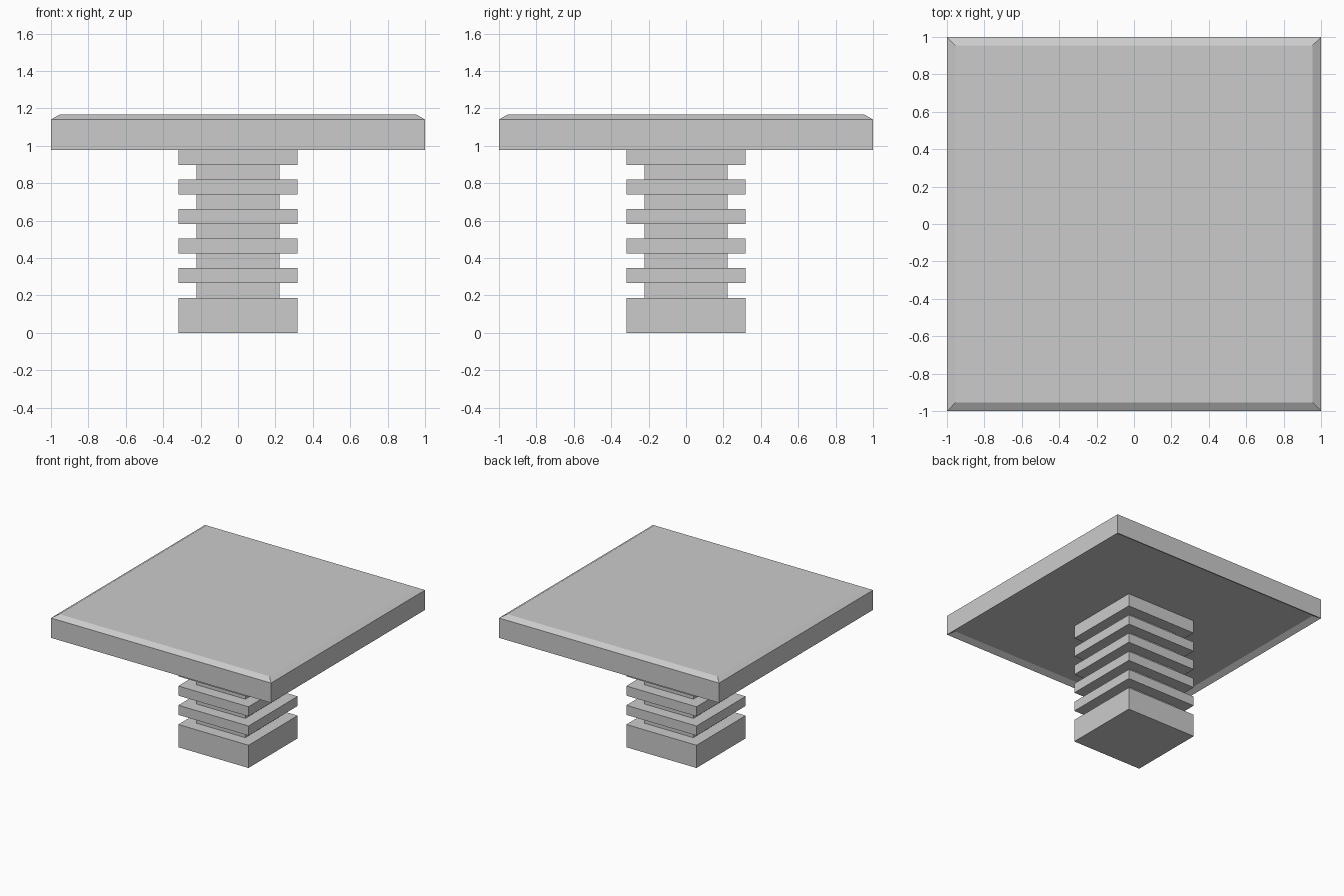
import bpy, bmesh

if "Cube" in bpy.data.objects:
    bpy.data.objects.remove(bpy.data.objects["Cube"])


def square_stack(name, profile, cap_top=True):
    """Skin square loops given as (half_width, z), ordered bottom to top."""
    bm = bmesh.new()
    loops = [[bm.verts.new((sx * h, sy * h, z))
              for sx, sy in ((-1, -1), (1, -1), (1, 1), (-1, 1))]
             for h, z in profile]
    for a, b in zip(loops, loops[1:]):
        for i in range(4):
            j = (i + 1) % 4
            bm.faces.new((a[i], a[j], b[j], b[i]))
    bm.faces.new(loops[0][::-1])
    if cap_top:
        bm.faces.new(loops[-1])
    mesh = bpy.data.meshes.new(name)
    bm.to_mesh(mesh)
    bm.free()
    obj = bpy.data.objects.new(name, mesh)
    bpy.context.collection.objects.link(obj)
    return obj


WIDE, CORE = 0.319, 0.223
RECESS_Z = 1.003

# Ribbed pedestal: thick foot, four thin ribs, top collar running into the slab
profile = [(WIDE, 0), (WIDE, 0.187)]
for k in range(4):
    z = 0.266 + k * 0.158
    profile += [(CORE, profile[-1][1]), (CORE, z), (WIDE, z), (WIDE, z + 0.079)]
profile += [(CORE, profile[-1][1]), (CORE, 0.898), (WIDE, 0.898), (WIDE, RECESS_Z)]
square_stack("pedestal", profile, cap_top=False)

# Square slab: bevelled top rim and matching shallow recess underneath
square_stack("table_top", [(0.955, RECESS_Z), (1.0, 0.977), (1.0, 1.14), (0.955, 1.166)])
